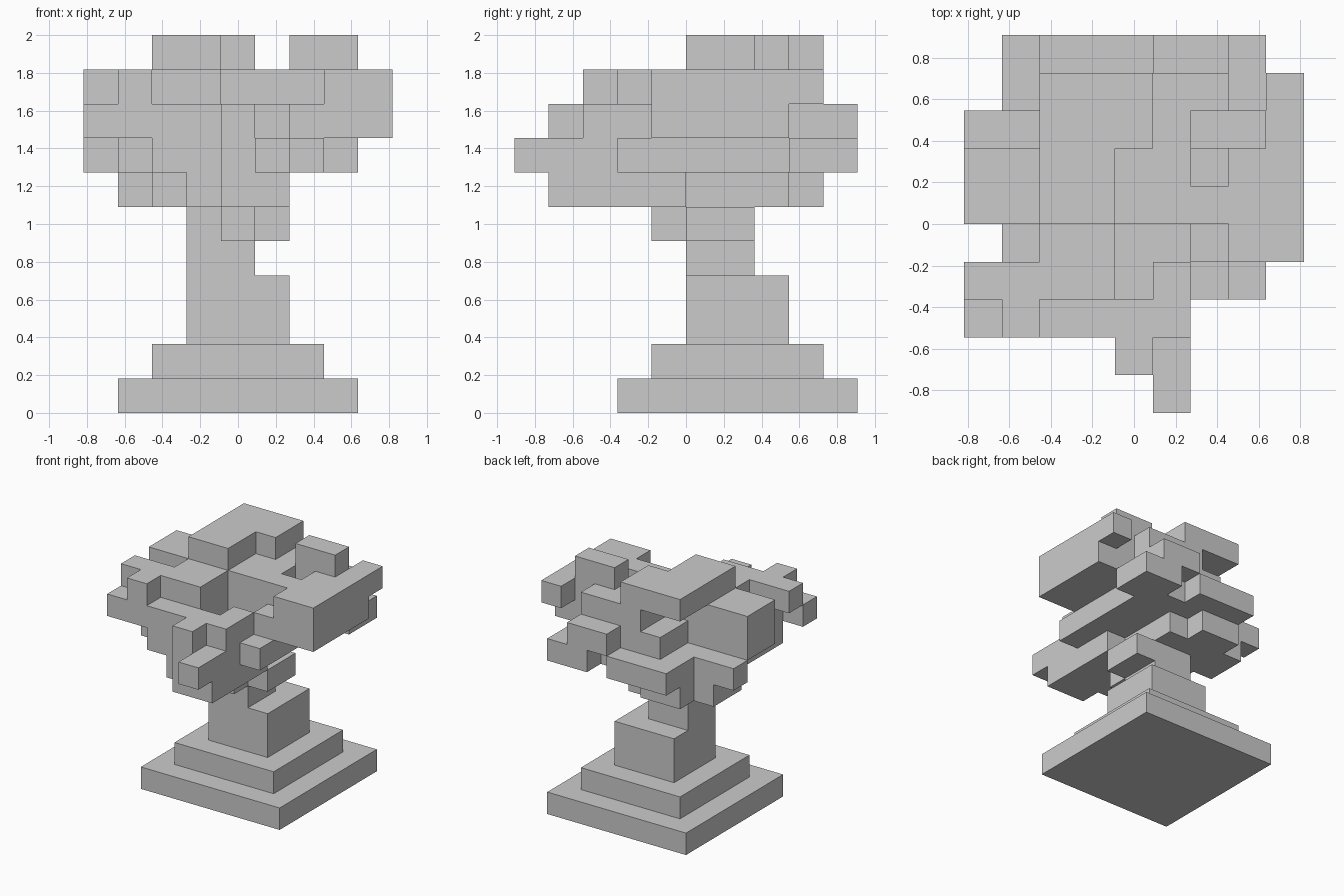
import bpy, bmesh
from mathutils import Vector

if "Cube" in bpy.data.objects:
    bpy.data.objects.remove(bpy.data.objects["Cube"])

S = 2 / 11                      # edge of one cube
ORIGIN = Vector((-4.5 * S, -5 * S, 0))
filled = set()                  # every cube of the whole model


def block(i0, i1, j0, j1, k):
    """Cubes of one layer between inclusive x and y indices."""
    return {(i, j, k) for i in range(i0, i1 + 1) for j in range(j0, j1 + 1)}


def layer(k, *boxes):
    cells = set()
    for b in boxes:
        cells |= block(*b, k)
    return cells


def build(name, cells):
    """One mesh with only the exposed cube faces, coplanar faces merged."""
    bm = bmesh.new()
    verts = {}

    def vert(p):
        if p not in verts:
            verts[p] = bm.verts.new(ORIGIN + Vector(p) * S)
        return verts[p]

    for c in sorted(cells):
        for a in range(3):
            for side in (0, 1):
                n = list(c)
                n[a] += 1 if side else -1
                if tuple(n) in filled:
                    continue
                loop = []
                for u, v in ((0, 0), (1, 0), (1, 1), (0, 1)):
                    p = list(c)
                    p[a] += side
                    p[(a + 1) % 3] += u
                    p[(a + 2) % 3] += v
                    loop.append(vert(tuple(p)))
                bm.faces.new(loop if side else loop[::-1])
    bmesh.ops.dissolve_limit(bm, angle_limit=0.01, verts=bm.verts, edges=bm.edges)
    mesh = bpy.data.meshes.new(name)
    bm.to_mesh(mesh)
    bm.free()
    bpy.context.collection.objects.link(bpy.data.objects.new(name, mesh))


# stepped base
base = layer(0, (1, 7, 3, 9)) | layer(1, (2, 6, 4, 8))

# trunk with a short branch
trunk = (layer(2, (3, 5, 5, 7)) | layer(3, (3, 5, 5, 7)) | layer(4, (3, 4, 5, 6))
         | layer(5, (3, 5, 5, 6), (4, 4, 4, 4)))

# canopy, layer by layer
canopy = layer(6, (1, 1, 6, 7), (2, 2, 5, 8), (3, 3, 2, 8), (4, 4, 1, 7), (5, 5, 1, 4))
canopy |= layer(7, (0, 0, 7, 7), (1, 1, 3, 7), (2, 3, 2, 9), (4, 4, 1, 9),
                (5, 5, 0, 8), (6, 6, 3, 9), (7, 7, 8, 9))
canopy |= layer(8, (0, 1, 2, 2), (0, 1, 5, 6), (1, 1, 3, 3), (2, 2, 2, 6), (3, 3, 2, 8),
                (4, 4, 1, 2), (4, 4, 5, 8), (5, 5, 2, 3), (5, 5, 5, 9),
                (6, 6, 4, 9), (7, 8, 4, 7))
canopy |= layer(9, (0, 1, 3, 3), (1, 1, 2, 2), (0, 1, 5, 6), (2, 3, 3, 6), (4, 5, 5, 8),
                (6, 6, 5, 5), (6, 6, 7, 8), (7, 7, 4, 7), (8, 8, 4, 8))
canopy |= layer(10, (2, 3, 5, 6), (2, 4, 7, 8), (6, 7, 7, 7))

parts = {"stepped_base": base, "trunk": trunk, "canopy": canopy}
for cells in parts.values():
    filled |= cells
for name, cells in parts.items():
    build(name, cells)
